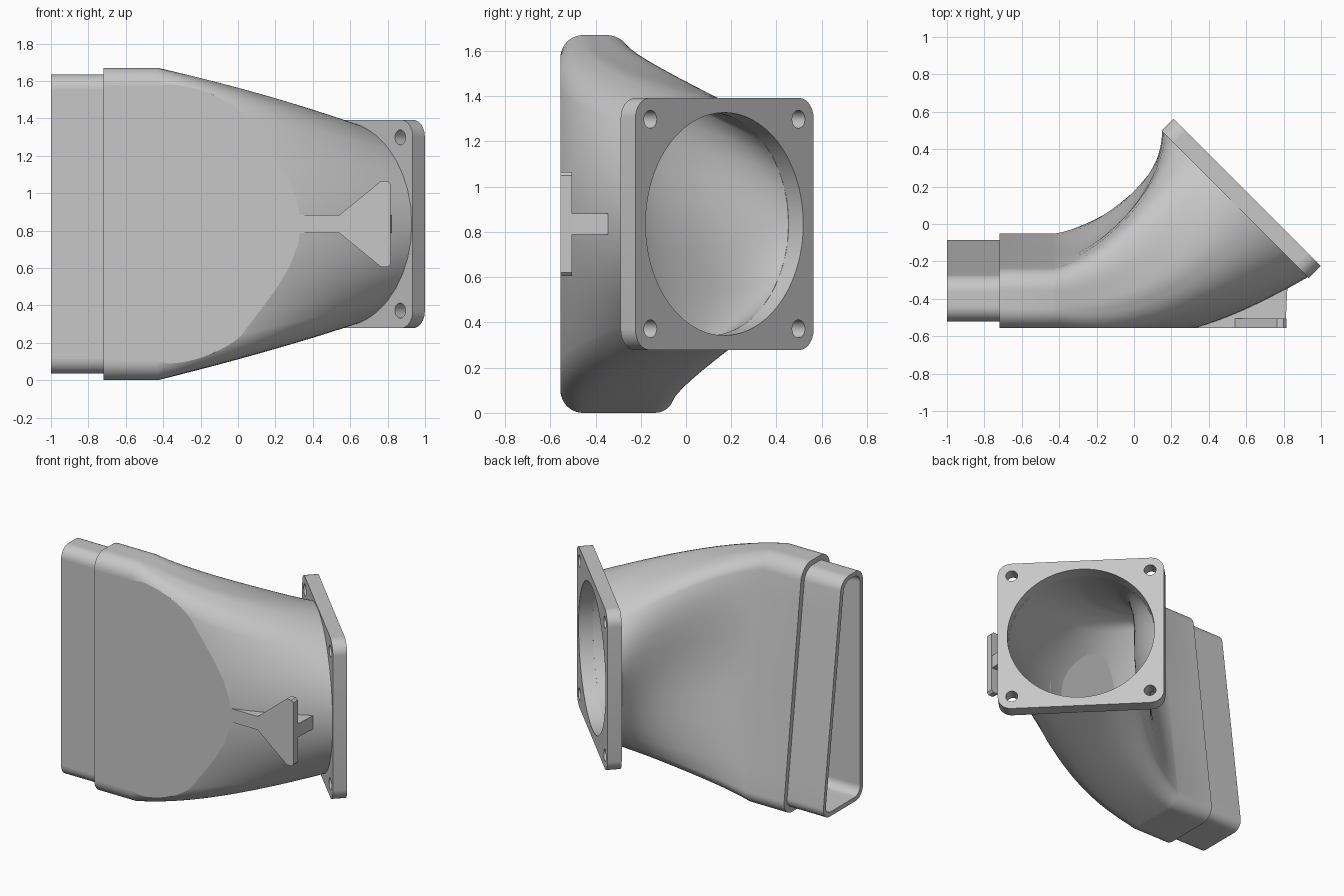
import bpy, bmesh, math
from mathutils import Vector

if "Cube" in bpy.data.objects:
    bpy.data.objects.remove(bpy.data.objects["Cube"], do_unlink=True)

# Single plain grey material
grey = bpy.data.materials.new("plain grey")
grey.use_nodes = True
color = (0.57, 0.57, 0.57, 1)
grey.diffuse_color = color
grey.node_tree.nodes["Principled BSDF"].inputs["Base Color"].default_value = color

MID = 0.835       # height of the duct axis
FRONT, BACK = -0.555, -0.04
ARC, EDGE = 10, 10
STEPS = 48
COLLAR = 0.55     # outer radius of the round end
BORE = 0.4925     # radius of the round opening


def finish(name, bm, angle=30):
    """Turn a bmesh into an object, smooth except on sharp or flat borders."""
    bmesh.ops.recalc_face_normals(bm, faces=bm.faces)
    bm.normal_update()
    for f in bm.faces:
        f.smooth = True
    for e in bm.edges:
        if len(e.link_faces) == 2:
            flat = [abs(f.normal.y) > 0.99999 for f in e.link_faces]
            e.smooth = e.calc_face_angle(0) < math.radians(angle) and flat[0] == flat[1]
    mesh = bpy.data.meshes.new(name)
    bm.to_mesh(mesh)
    bm.free()
    mesh.materials.append(grey)
    ob = bpy.data.objects.new(name, mesh)
    bpy.context.collection.objects.link(ob)
    return ob


def trapezoid(inset):
    """Rounded section of the slot end, as (y, z) points; its back leans forward."""
    low, high = inset, 2 * MID - inset
    quad = [Vector(p) for p in ((FRONT + inset, low), (BACK - inset, low),
                                (BACK - 0.21 - inset, high), (FRONT + inset, high))]
    cut = 0.1 - 0.6 * inset
    arcs = []
    for i, c in enumerate(quad):
        a = c + (quad[i - 1] - c).normalized() * cut
        b = c + (quad[(i + 1) % 4] - c).normalized() * cut
        arc = []
        for k in range(ARC + 1):
            s = k / ARC
            w0, w1, w2 = (1 - s) ** 2, 1.414 * s * (1 - s), s * s
            arc.append((a * w0 + c * w1 + b * w2) / (w0 + w1 + w2))
        arcs.append(arc)
    points = []
    for i, arc in enumerate(arcs):
        points += arc
        points += [arc[-1].lerp(arcs[(i + 1) % 4][0], k / EDGE) for k in range(1, EDGE)]
    return points


def round_angles():
    """Angles on the round end that match the points of the slot end."""
    centres, half = [240, 300, 420, 480, 600], 12
    angles = []
    for c, n in zip(centres, centres[1:]):
        angles += [c - half + 2 * half * k / ARC for k in range(ARC + 1)]
        angles += [c + half + (n - c - 2 * half) * k / EDGE for k in range(1, EDGE)]
    return [math.radians(a) for a in angles]


def bezier(points, t):
    points = [Vector(p) for p in points]
    while len(points) > 1:
        points = [a.lerp(b, t) for a, b in zip(points, points[1:])]
    return points[0]


def straight_ring(x, inset):
    return [(x, p.x, p.y) for p in trapezoid(inset)]


def bend_ring(t, inset, radius):
    """Section of the bend, from slot (t = 0) to circle (t = 1)."""
    front = bezier([(-0.43, FRONT), (-0.02, -0.69), (0.39, -0.6), (0.929, -0.284)], t)
    back = bezier([(-0.43, BACK), (-0.2, -0.02), (0.08, 0.2), (0.151, 0.494)], t)
    centre, half = (front + back) / 2, (back - front) / 2
    swell = 4 * t * (1 - t)
    height = MID + (COLLAR - MID) * t + 0.01 * swell
    ring = []
    for p, a in zip(trapezoid(inset), round_angles()):
        cos, sin = math.cos(a), math.sin(a)
        blend = t ** (1 + 0.5 * min(0, cos))     # the front rounds off sooner
        u = (p.x - (FRONT + BACK) / 2) / ((BACK - FRONT) / 2)
        v = (p.y - MID) / MID
        u += (cos * radius - u) * blend
        v += (sin * radius - v) * blend
        if cos > 0:                              # fuller back corners
            bump = swell * math.sin(2 * a) ** 2
            u += bump * (0.17 + 0.05 * sin)
            v *= 1 + 0.05 * bump
        q = centre + half * u
        ring.append((q.x, q.y, MID + v * height))
    return ring


def flatten(bm, faces, y):
    """Press everything in front of a plane onto it, along a clean border."""
    edges = {e for f in faces for e in f.edges}
    verts = {v for f in faces for v in f.verts}
    cut = bmesh.ops.bisect_plane(bm, geom=list(verts) + list(edges) + faces, dist=0.0001,
                                 plane_co=(0, y, 0), plane_no=(0, 1, 0))
    for v in cut["geom"]:
        if isinstance(v, bmesh.types.BMVert):
            v.co.y = max(v.co.y, y)


# Duct shell: outside from slot to circle, then back along the inside
STEP, WALL = 0.035, 0.065
outer = [straight_ring(-1, STEP), straight_ring(-0.72, STEP), straight_ring(-0.72, 0)]
outer += [bend_ring(i / STEPS, 0, 1) for i in range(STEPS + 1)]
inner = [bend_ring(1 - i / STEPS, WALL, BORE / COLLAR) for i in range(STEPS + 1)]
inner.append(straight_ring(-1, WALL))
bm = bmesh.new()
loops = [[bm.verts.new(p) for p in ring] for ring in outer + inner]
skins = [[], []]
for n, (r, s) in enumerate(zip(loops, loops[1:] + loops[:1])):
    for i in range(len(r)):
        j = (i + 1) % len(r)
        skins[n >= len(outer)].append(bm.faces.new((r[i], r[j], s[j], s[i])))
flatten(bm, skins[0], FRONT)
flatten(bm, skins[1], FRONT + 0.02)
finish("duct_shell", bm)

# Square flange with a round opening and four bolt holes
curve = bpy.data.curves.new("flange", "CURVE")
curve.dimensions = "2D"
curve.fill_mode = "BOTH"
curve.extrude = 0.046


def add_outline(points):
    spline = curve.splines.new("POLY")
    spline.points.add(len(points) - 1)
    for sp, (x, y) in zip(spline.points, points):
        sp.co = (x, y, 0, 1)
    spline.use_cyclic_u = True


def arc(x, y, r, start, sweep, n):
    return [(x + r * math.cos(math.radians(start + sweep * k / n)),
             y + r * math.sin(math.radians(start + sweep * k / n))) for k in range(n + 1)]


SIDE, ROUND, BOLT = 0.557, 0.09, 0.463
signs = [(1, 1), (-1, 1), (-1, -1), (1, -1)]
outline = []
for i, (sx, sy) in enumerate(signs):
    outline += arc(sx * (SIDE - ROUND), sy * (SIDE - ROUND), ROUND, 90 * i, 90, 8)
add_outline(outline)
add_outline(arc(0, 0, BORE, 0, 360, 96)[:-1])
for sx, sy in signs:
    add_outline(arc(sx * BOLT, sy * BOLT, 0.04, 0, 360, 24)[:-1])
temp = bpy.data.objects.new("flange_outline", curve)
bpy.context.collection.objects.link(temp)
bpy.context.view_layer.update()
mesh = bpy.data.meshes.new_from_object(temp.evaluated_get(bpy.context.evaluated_depsgraph_get()))
bpy.data.objects.remove(temp, do_unlink=True)
bm = bmesh.new()
bm.from_mesh(mesh)
bpy.data.meshes.remove(mesh)
bmesh.ops.remove_doubles(bm, verts=bm.verts, dist=0.0001)
flange = finish("flange", bm)
flange.location = (0.5725, 0.1375, MID)
flange.rotation_euler = (math.pi / 2, 0, math.radians(135))


def prism(name, points, offset):
    """Extrude a polygon along an offset vector."""
    bm = bmesh.new()
    face = bm.faces.new([bm.verts.new(p) for p in points])
    out = bmesh.ops.extrude_face_region(bm, geom=[face])["geom"]
    bmesh.ops.translate(bm, vec=offset, verts=[v for v in out if isinstance(v, bmesh.types.BMVert)])
    return finish(name, bm, 20)


# Flared foot plate, mirrored about the axis, and the rib that joins it to the duct
half = [(0.3, 0.047), (0.54, 0.047), (0.765, 0.23), (0.8, 0.23), (0.815, 0.215)]
profile = half + [(x, -z) for x, z in reversed(half)]
prism("foot_plate", [(x, FRONT, MID + z) for x, z in profile], (0, 0.05, 0))
rib = [(0.3, -0.55), (0.81, -0.55), (0.82, -0.345), (0.6, -0.44), (0.35, -0.53)]
prism("foot_rib", [(x, y, MID - 0.047) for x, y in rib], (0, 0, 0.094))
